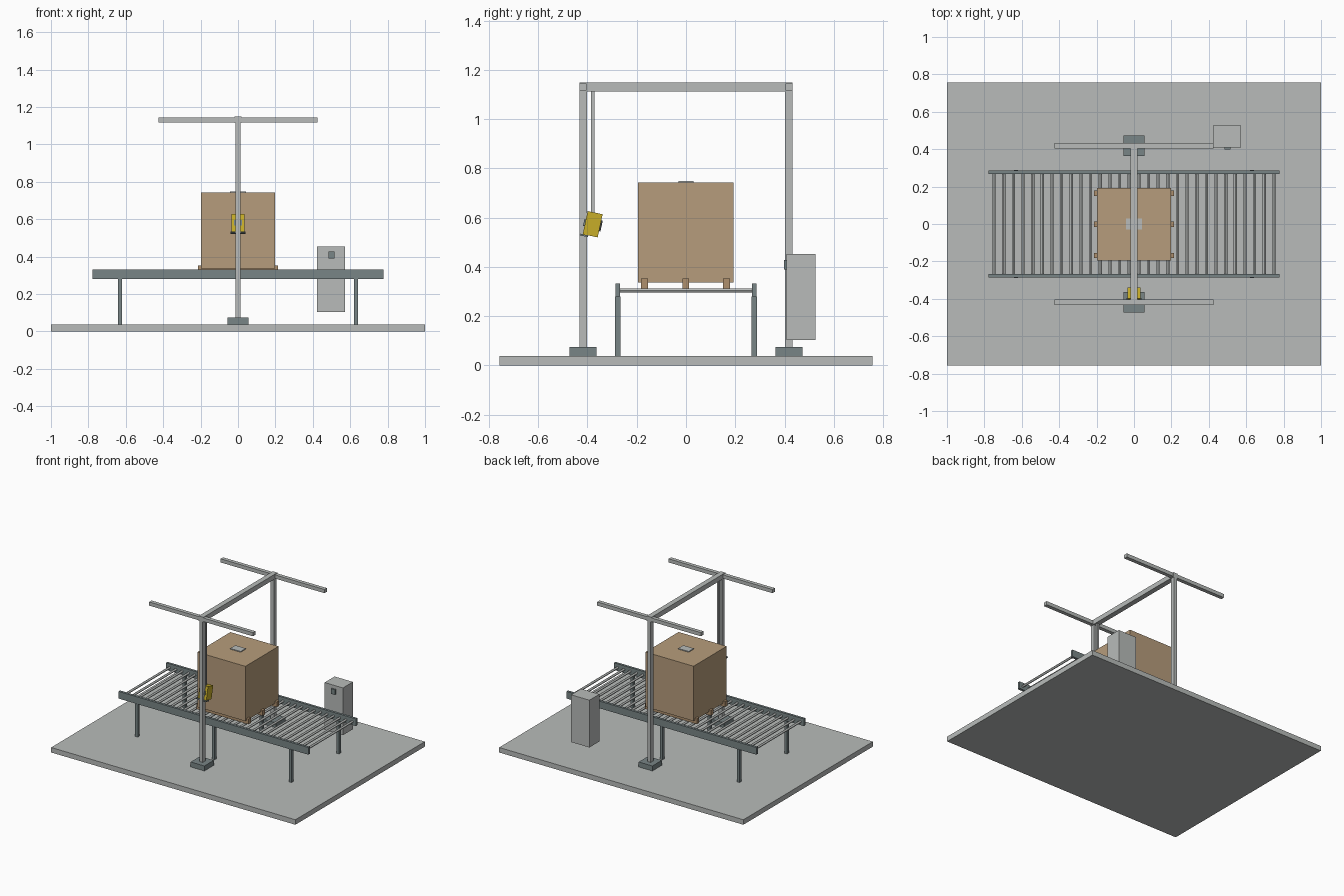
import bpy
import math
from mathutils import Matrix, Vector

if "Cube" in bpy.data.objects:
    bpy.data.objects.remove(bpy.data.objects["Cube"])


def material(name, rgb):
    m = bpy.data.materials.new(name)
    m.diffuse_color = (*rgb, 1.0)
    m.use_nodes = True
    m.node_tree.nodes["Principled BSDF"].inputs["Base Color"].default_value = m.diffuse_color
    return m


STEEL = material("light_grey_steel", (0.48, 0.50, 0.49))
DARK = material("slate_grey", (0.19, 0.235, 0.24))
CARD = material("cardboard_tan", (0.47, 0.335, 0.20))
WOOD = material("pallet_wood", (0.43, 0.28, 0.155))
YELLOW = material("safety_yellow", (0.57, 0.42, 0.022))
BLACK = material("charcoal", (0.04, 0.045, 0.05))


def box(name, x, y, z, mat):
    """Axis-aligned box from (min, max) ranges."""
    lo, hi = Vector((x[0], y[0], z[0])), Vector((x[1], y[1], z[1]))
    bpy.ops.mesh.primitive_cube_add(size=1)
    ob = bpy.context.object
    ob.name = name
    ob.data.transform(Matrix.Diagonal((*(hi - lo), 1)))
    ob.location = (lo + hi) / 2
    ob.data.materials.append(mat)
    return ob


# Floor slab
box("floor_slab", (-1, 1), (-0.757, 0.757), (0, 0.037), STEEL)

# Gantry: footings, posts, antenna arms, top beam
for side, s in (("front", -1), ("back", 1)):
    yc = s * 0.418
    box(side + "_footing", (-0.056, 0.056), (yc - 0.055, yc + 0.055), (0.037, 0.074), DARK)
    box(side + "_post", (-0.014, 0.014), (yc - 0.015, yc + 0.015), (0.074, 1.146), STEEL)
    box(side + "_arm", (-0.425, 0.425), (yc - 0.014, yc + 0.014), (1.117, 1.144), STEEL)
box("top_beam", (-0.019, 0.019), (-0.433, 0.433), (1.113, 1.149), STEEL)

# Conveyor: side rails and legs
for side, s in (("front", -1), ("back", 1)):
    yc = s * 0.2775
    box(side + "_rail", (-0.777, 0.777), (yc - 0.009, yc + 0.009), (0.279, 0.332), DARK)
    for i, xc in enumerate((-0.63, 0, 0.63)):
        box(f"{side}_leg_{i + 1}", (xc - 0.011, xc + 0.011),
            (yc - 0.011, yc + 0.011), (0.037, 0.28), DARK)

# Conveyor rollers
ROLLERS = 30
for i in range(ROLLERS):
    xc = -0.748 + 1.496 * i / (ROLLERS - 1)
    bpy.ops.mesh.primitive_cylinder_add(vertices=12, radius=0.0085, depth=0.545,
                                        location=(xc, 0, 0.304),
                                        rotation=(math.pi / 2, 0, 0))
    roller = bpy.context.object
    roller.name = f"roller_{i + 1}"
    roller.data.materials.append(STEEL)
    bpy.ops.object.shade_smooth_by_angle()

# Pallet stringers, carton and top label
for i, yc in enumerate((-0.168, -0.001, 0.164)):
    box(f"pallet_stringer_{i + 1}", (-0.213, 0.213), (yc - 0.014, yc + 0.014),
        (0.313, 0.352), WOOD)
box("carton", (-0.197, 0.197), (-0.195, 0.193), (0.337, 0.743), CARD)
box("carton_label", (-0.043, 0.043), (-0.03, 0.03), (0.743, 0.749), STEEL)

# Control cabinet with a button box
box("control_cabinet", (0.423, 0.573), (0.409, 0.526), (0.103, 0.453), STEEL)
box("cabinet_button", (0.483, 0.515), (0.398, 0.409), (0.39, 0.428), DARK)

# Hanging sensor: rod plus tilted housing parts
box("sensor_rod", (-0.007, 0.007), (-0.386, -0.372), (0.6, 1.113), STEEL)
centre = Vector((0, -0.379, 0.573))
tilt = Matrix.Translation(centre) @ Matrix.Rotation(math.radians(-12), 4, "X")
for name, x, y, z, mat in (
        ("sensor_housing", (-0.034, 0.034), (-0.031, 0.031), (-0.048, 0.048), YELLOW),
        ("sensor_window", (-0.021, 0.021), (0.031, 0.037), (-0.022, 0.022), BLACK),
        ("sensor_bracket", (-0.021, 0.021), (-0.037, -0.031), (-0.014, 0.014), DARK),
        ("sensor_foot_plate", (-0.041, 0.041), (-0.043, -0.008), (-0.055, -0.048), DARK)):
    part = box(name, x, y, z, mat)
    part.matrix_world = tilt @ Matrix.Translation(part.location)
